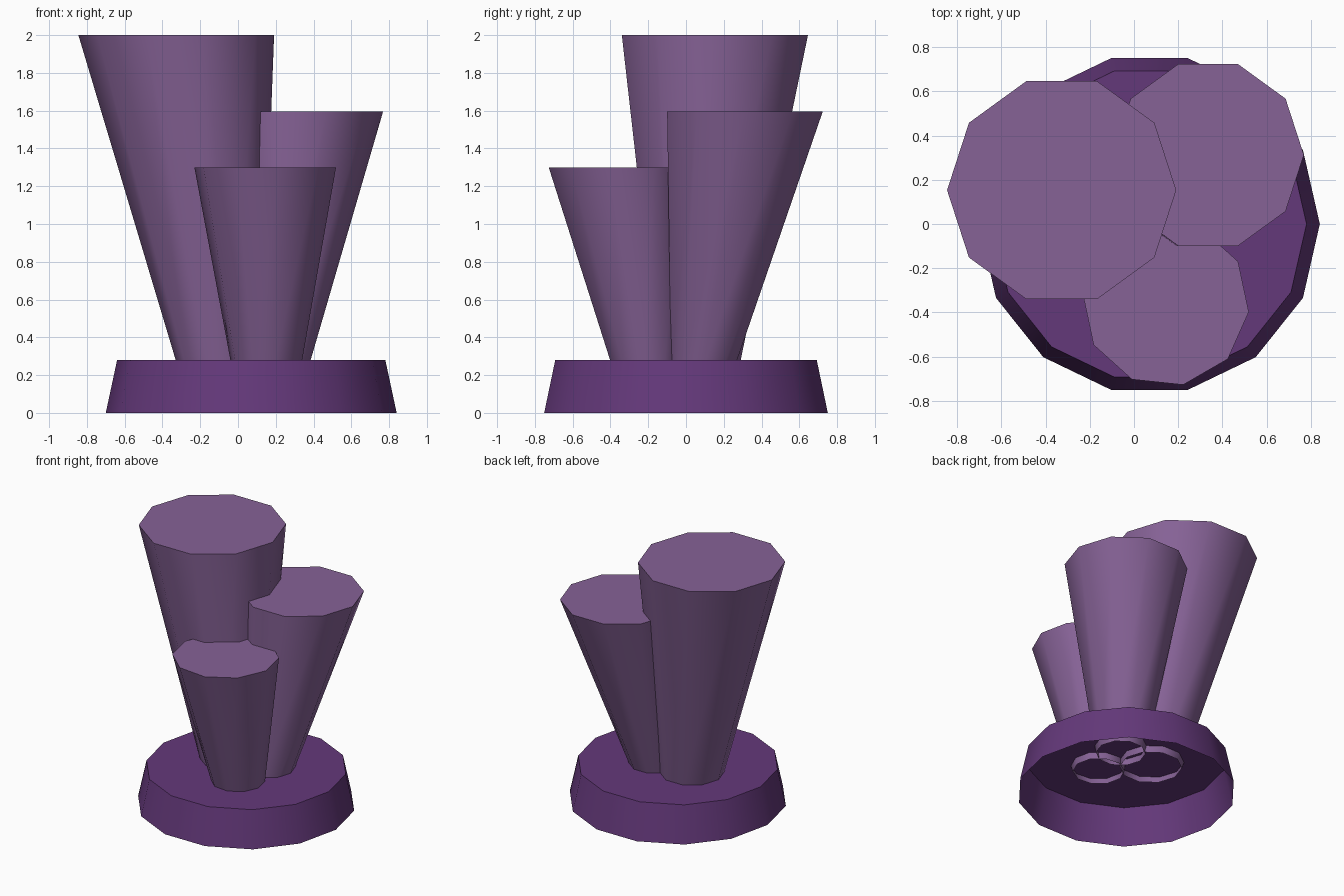
import bpy
import bmesh
import math

cube = bpy.data.objects.get("Cube")
if cube:
    bpy.data.objects.remove(cube, do_unlink=True)


def make_material(name, rgb):
    mat = bpy.data.materials.new(name)
    mat.use_nodes = True
    color = (*rgb, 1.0)
    mat.diffuse_color = color
    mat.node_tree.nodes["Principled BSDF"].inputs["Base Color"].default_value = color
    return mat


def ring(bm, center, radius, z, sides, turn):
    cx, cy = center
    angles = [turn + math.tau * i / sides for i in range(sides)]
    return [bm.verts.new((cx + radius * math.cos(a), cy + radius * math.sin(a), z))
            for a in angles]


def tapered_cup(name, mat, sides, low, high, turn=0.0):
    """Leaning, flaring shell, closed on top and open below.
    low and high are (x, y, radius, z)."""
    bm = bmesh.new()
    lower = ring(bm, low[:2], low[2], low[3], sides, turn)
    upper = ring(bm, high[:2], high[2], high[3], sides, turn)
    for i in range(sides):
        j = (i + 1) % sides
        bm.faces.new((lower[i], lower[j], upper[j], upper[i]))
    bm.faces.new(upper)
    mesh = bpy.data.meshes.new(name)
    bm.to_mesh(mesh)
    bm.free()
    mesh.materials.append(mat)
    obj = bpy.data.objects.new(name, mesh)
    bpy.context.collection.objects.link(obj)
    bpy.ops.object.select_all(action="DESELECT")
    obj.select_set(True)
    bpy.context.view_layer.objects.active = obj
    bpy.ops.object.shade_smooth_by_angle(angle=math.radians(50))
    return obj


dark_purple = make_material("dark purple", (0.127, 0.040, 0.195))
lilac = make_material("lilac", (0.238, 0.122, 0.305))

# Round base, hollow underneath
tapered_cup("base", dark_purple, 14, (0.07, 0, 0.77, 0), (0.07, 0, 0.71, 0.28))

# Three flared stalks, their open ends reaching just below the base top
tapered_cup("tall_stalk", lilac, 10,
            (-0.095, 0.07, 0.22, 0.23), (-0.327, 0.153, 0.518, 2.0))
tapered_cup("middle_stalk", lilac, 10,
            (0.195, 0.087, 0.175, 0.23), (0.335, 0.312, 0.433, 1.595))
tapered_cup("short_stalk", lilac, 10,
            (0.15, -0.208, 0.182, 0.23), (0.144, -0.358, 0.377, 1.3),
            turn=math.radians(-6))
